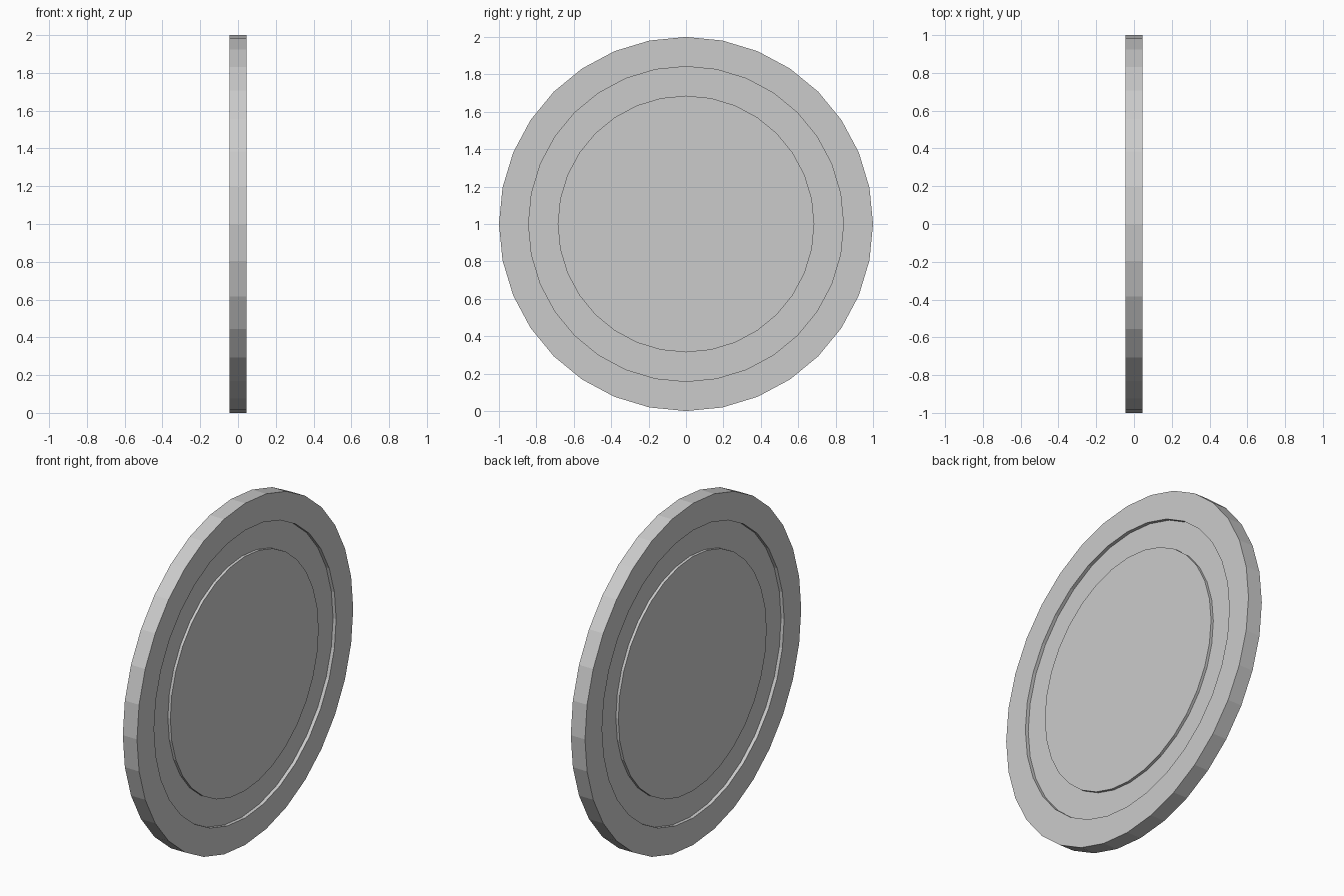
import bpy, bmesh, math

if "Cube" in bpy.data.objects:
    bpy.data.objects.remove(bpy.data.objects["Cube"])

SIDES = 32
HALF = 0.046      # half thickness of the disc
FLOOR = 0.026     # half thickness at the groove floor
CENTRE = 0.042    # half thickness of the inner plate

# Half profile (x, radius), mirrored to the other face
side = [(CENTRE, 0.686), (FLOOR, 0.686), (FLOOR, 0.842), (HALF, 0.842), (HALF, 1.0)]
profile = side + [(-x, r) for x, r in reversed(side)]

bm = bmesh.new()


def ring(x, r):
    step = 2 * math.pi / SIDES
    return [bm.verts.new((x, r * math.sin(i * step), 1 + r * math.cos(i * step)))
            for i in range(SIDES)]


# Revolve the profile around the x axis
rings = [ring(x, r) for x, r in profile]
for a, b in zip(rings, rings[1:]):
    for i in range(SIDES):
        j = (i + 1) % SIDES
        bm.faces.new((a[i], a[j], b[j], b[i]))

# Flat caps of the raised inner plate
bm.faces.new(rings[0])
bm.faces.new(rings[-1])
bmesh.ops.recalc_face_normals(bm, faces=bm.faces[:])

# Grooved round disc, standing on edge
mesh = bpy.data.meshes.new("grooved_disc")
bm.to_mesh(mesh)
bm.free()
bpy.context.collection.objects.link(bpy.data.objects.new("grooved_disc", mesh))
